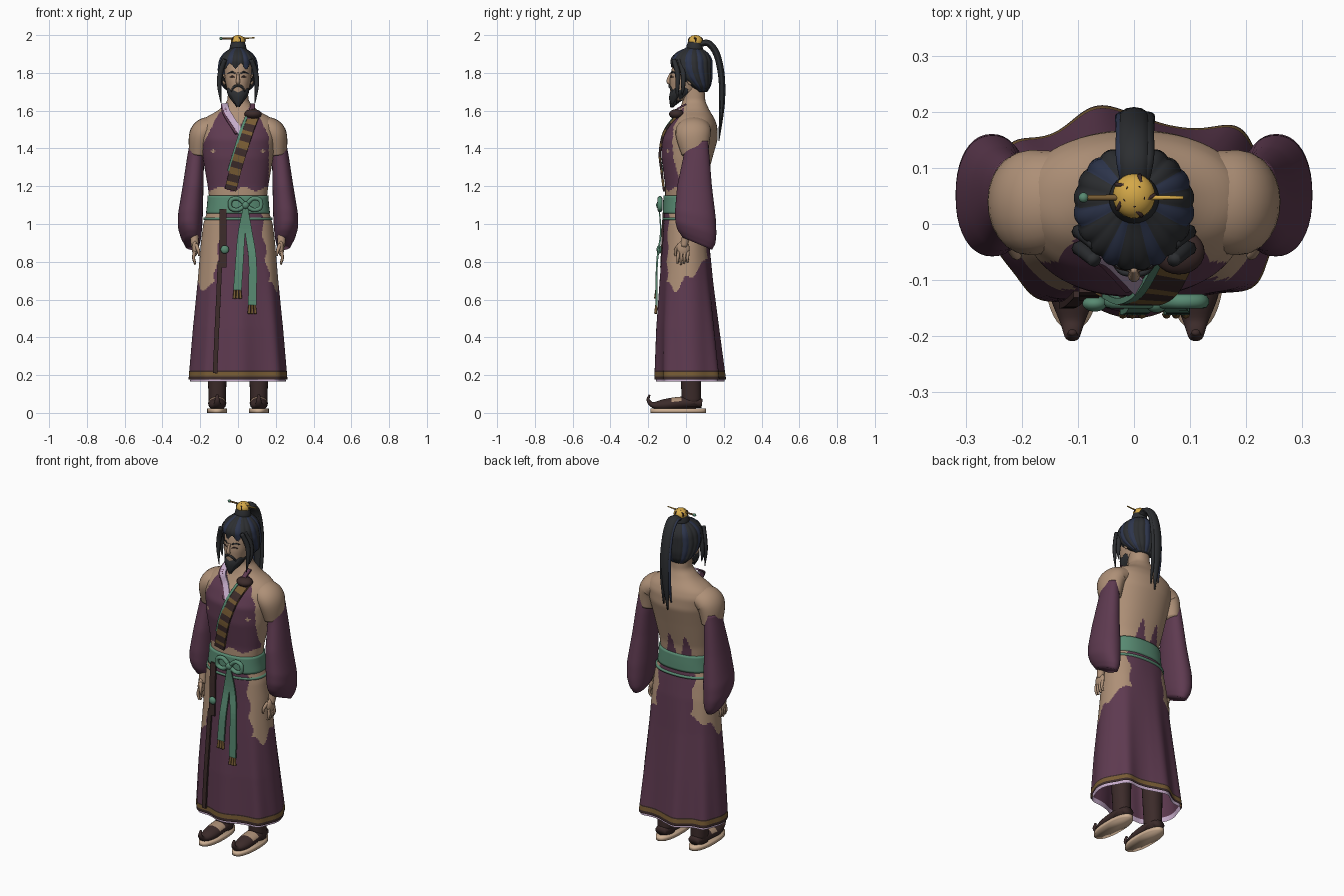
import bpy, bmesh, math
from mathutils import Vector

cube = bpy.data.objects.get("Cube")
if cube:
    bpy.data.objects.remove(cube)


def material(name, *rgb):
    lin = [(c / 255 / 12.92 if c < 11 else ((c / 255 + 0.055) / 1.055) ** 2.4) for c in rgb] + [1]
    m = bpy.data.materials.new(name)
    m.use_nodes = True
    m.diffuse_color = lin
    m.node_tree.nodes["Principled BSDF"].inputs["Base Color"].default_value = lin
    return m


MATS = [material("skin", 174, 144, 119), material("purple cloth", 94, 58, 80),
        material("black hair", 44, 46, 49), material("navy hair", 45, 53, 76),
        material("green sash", 88, 138, 114), material("dark brown", 60, 43, 42),
        material("gold", 212, 168, 72), material("lilac", 198, 172, 202),
        material("bronze trim", 120, 92, 52), material("tan sole", 206, 176, 148)]
SKIN, PURPLE, BLACK, NAVY, GREEN, BROWN, GOLD, LILAC, BRONZE, TAN = range(10)


def finish(name, bm, color, smooth=True):
    """Colour by index or by a rule on the face centre; None removes the face."""
    rule = color if callable(color) else (lambda c: color)
    picks = [(f, rule(f.calc_center_median())) for f in bm.faces]
    used = sorted({p for _, p in picks if p is not None})
    for f, p in picks:
        f.smooth = smooth
        if p is not None:
            f.material_index = used.index(p)
    bmesh.ops.delete(bm, geom=[f for f, p in picks if p is None], context="FACES")
    bmesh.ops.recalc_face_normals(bm, faces=bm.faces)
    me = bpy.data.meshes.new(name)
    bm.to_mesh(me)
    bm.free()
    for p in used:
        me.materials.append(MATS[p])
    bpy.context.collection.objects.link(bpy.data.objects.new(name, me))


def skin_rings(name, rings, color, caps=True, smooth=True):
    bm = bmesh.new()
    vs = [[bm.verts.new(p) for p in r] for r in rings]
    n = len(vs[0])
    for a, b in zip(vs, vs[1:]):
        for i in range(n):
            bm.faces.new((a[i], a[(i + 1) % n], b[(i + 1) % n], b[i]))
    if caps:
        bm.faces.new(vs[0])
        bm.faces.new(vs[-1])
    finish(name, bm, color, smooth)


def at(keys, z, h=0.012):
    """Softened interpolation of (z, cx, cy, rx, ry) sections, listed upward."""
    def lerp(q):
        q = min(max(q, keys[0][0]), keys[-1][0])
        for a, b in zip(keys, keys[1:]):
            if q <= b[0]:
                t = (q - a[0]) / (b[0] - a[0])
                return [u + (v - u) * t for u, v in zip(a[1:], b[1:])]
    rows = [lerp(z + h * k) for k in (-1, -0.5, 0, 0.5, 1)]
    return [sum(c) / 5 for c in zip(*rows)]


def on_ring(keys, z, a, p):
    cx, cy, rx, ry = at(keys, z)
    c, s = math.cos(a), math.sin(a)
    return Vector((cx + rx * math.copysign(abs(c) ** (2 / p), c),
                   cy + ry * math.copysign(abs(s) ** (2 / p), s), z))


def loft(name, keys, color, steps=30, n=48, p=2.2, warp=lambda q, a: q, caps=True):
    span = keys[-1][0] - keys[0][0]
    turns = [math.tau * k / n for k in range(n)]
    skin_rings(name, [[warp(on_ring(keys, keys[0][0] + span * i / steps, a, p), a) for a in turns]
                      for i in range(steps + 1)], color, caps)


def drape(keys, x, z, off=0.006, p=2.2):
    cx, cy, rx, ry = at(keys, z)
    return (x, cy - ry * max(0, 1 - abs((x - cx) / rx) ** p) ** (1 / p) - off, z)


def tube(name, pts, radii, color, flat=1.0, n=10, ref=(1, 0, 0), k=6):
    """Smooth tapered tube or flat ribbon (n=4) through a few points."""
    rows = [Vector((*p, r)) for p, r in zip(pts, radii)]
    path = []
    for i in range(len(rows) - 1):
        a, b, c, d = rows[max(i - 1, 0)], rows[i], rows[i + 1], rows[min(i + 2, len(rows) - 1)]
        for j in range(k):
            t = j / k
            path.append(b + (c - a) * (t / 2) + (a - b * 2.5 + c * 2 - d / 2) * t ** 2
                        + (b * 1.5 - a / 2 - c * 1.5 + d / 2) * t ** 3)
    path.append(rows[-1])
    rings = []
    for i, q in enumerate(path):
        t = (path[min(i + 1, len(path) - 1)] - path[max(i - 1, 0)]).xyz.normalized()
        side = Vector(ref)
        side = (side - t * side.dot(t)).normalized()
        up = t.cross(side)
        turn, r = (math.pi / 4, q.w * 1.414) if n == 4 else (0, q.w)
        rings.append([q.xyz + side * r * math.cos(math.tau * m / n + turn)
                      + up * r * flat * math.sin(math.tau * m / n + turn) for m in range(n)])
    skin_rings(name, rings, color, True, n != 4)


def ball(name, loc, size, color):
    bm = bmesh.new()
    bmesh.ops.create_uvsphere(bm, u_segments=24, v_segments=16, radius=1)
    for v in bm.verts:
        v.co = Vector(loc) + Vector(a * b for a, b in zip(v.co, size))
    finish(name, bm, color)


# Torso with wrapped top and bare back
TORSO = [(1.0, 0, -.01, .16, .1), (1.1, 0, -.01, .148, .1), (1.2, 0, -.005, .16, .105),
         (1.35, 0, .005, .186, .135), (1.45, 0, .02, .2, .148), (1.52, 0, .037, .205, .128),
         (1.56, 0, .045, .18, .105), (1.6, 0, .045, .105, .08), (1.65, 0, .042, .056, .06),
         (1.75, 0, .038, .05, .058)]


def torso_color(c):
    x, y, z = c
    ax = abs(x)
    if y > .08:
        return PURPLE if ax < .11 and z < 1.14 + .13 * abs(math.sin(x * 32 + .6)) ** 3 else SKIN
    if z < 1.185 + .01 * math.sin(50 * x) or y > -.012 or z > 1.62 or (x > .163 and z > 1.22):
        return SKIN
    if ax > .185 - .5 * max(0, z - 1.42) or (z > 1.5 and ax < (z - 1.49) * .45):
        return SKIN
    return SKIN if abs(ax - .13) / .014 + abs(z - 1.385) / .012 < 1 else PURPLE


loft("torso", TORSO, torso_color, 100, 128)

# Long skirt with deep folds and a trimmed hem over a lilac lining
SKIRT = [(.178, 0, .018, .258, .158), (.45, 0, .008, .236, .147), (.7, 0, .002, .212, .132),
         (.9, 0, 0, .196, .121), (1.0, 0, -.005, .184, .114), (1.1, 0, -.01, .152, .105)]
LINING = [(.165, 0, .018, .25, .151), (.4, 0, .01, .228, .14)]
FOLDS = [(0, .05), (50, .2), (100, .22), (142, .17), (180, .05), (234, .17), (270, .2), (319, .2)]


def pleat(q, a):
    t = max(0, 1 - q.z) / .83
    d = [((math.degrees(a) - f + 180) % 360 - 180, amp) for f, amp in FOLDS]
    m = sum(amp * math.exp(-(u / 13) ** 2) for u, amp in d) * t
    return Vector((q.x * (1 + m * .3), q.y * (1 + m), q.z))


def skirt_color(c):
    x, y, z = c
    if z < .223:
        return BROWN if z < .19 or z > .214 else BRONZE
    inner = .115 if y > 0 else (.088 if x < 0 else .128) + .12 * max(0, 1 - z)
    low = .65 + (.9 if y > -.06 else .7) * abs(y + .06) + .02 * math.sin(70 * y + 9 * x)
    return SKIN if abs(x) > inner + .008 * math.sin(45 * z) and z > low else PURPLE


loft("skirt", SKIRT, skirt_color, 120, 160, 2.35, pleat, False)
loft("skirt_lining", LINING, lambda c: LILAC if c.z < .2 else PURPLE, 16, 160, 2.35, pleat, False)

# Sash, cord, bow and hanging ribbons
loft("waist_sash", [(1.055, 0, -.008, .17, .115), (1.1, 0, -.008, .164, .114),
                    (1.15, 0, -.008, .161, .111)], GREEN, 8, 64, 2.3)
loft("waist_cord", [(1.022, 0, -.005, .182, .12), (1.034, 0, -.005, .182, .12)], GREEN, 2, 64, 2.3)
for s in (-1, 1):
    loop = [(.04, 1.1), (.04 + .04 * s, 1.135), (.04 + .078 * s, 1.125),
            (.04 + .078 * s, 1.085), (.04 + .04 * s, 1.075), (.04, 1.1)]
    tube("bow_loop", [(x, -.138, z) for x, z in loop], [.013] * 6, GREEN, .9, 10, (0, 1, 0))
ball("bow_knot", (.04, -.142, 1.1), (.02, .016, .02), GREEN)
for x, low in ((-.003, .65), (.075, .57)):
    tube("hanging_ribbon", [(.04, -.143, 1.09), (.02 + x * .5, -.134, .95), (x * .9 + .01, -.153, .8),
                            (x, -.157, low)], [.012, .019, .021, .022], GREEN, .22, 4)
    for k in (-1, 0, 1):
        tube("ribbon_tassel", [(x + k * .014, -.157, low), (x + k * .017, -.161, low - .045)],
             [.006, .008], BRONZE, 1, 8)
tube("belt_strap", [drape(SKIRT, -.08, z, .012) for z in (1.08, .98, .88, .77)],
     [.018] * 4, BROWN, .3, 4)
edge = [pleat(on_ring(SKIRT, z, math.radians(246), 2.35), math.radians(246)) for z in (.8, .6, .4, .21)]
tube("skirt_edge_strip", [q - Vector((0, .007, 0)) for q in edge], [.012] * 4, BROWN, .5, 4)
ball("jade_bead", (-.07, -.142, .865), (.022, .014, .022), GREEN)

# Shoulder strap, collar and shoulder wrap
line = [(.085, 1.58), (.05, 1.49), (.015, 1.38), (-.015, 1.28), (-.04, 1.18)]
tube("shoulder_strap", [drape(TORSO, x, z, .009) for x, z in line], [.031] * 5,
     lambda c: BRONZE if c.z * 15 % 1 < .42 else BROWN, .2, 4)
tube("strap_edge", [drape(TORSO, x - .035, z, .009) for x, z in line[:4]], [.007] * 4, GREEN, .8, 4)
ball("shoulder_wrap", (.08, -.05, 1.582), (.046, .04, .026), BROWN)
tube("lilac_collar", [(-.07, 0, 1.635), (-.06, -.055, 1.6), drape(TORSO, -.03, 1.55),
                      drape(TORSO, .015, 1.48)], [.016] * 4, LILAC, .3, 4)
for s in (-1, 1):
    tube("outer_collar", [(s * .076, 0, 1.635), (s * .073, -.055, 1.6), drape(TORSO, s * .048, 1.55, .004),
                          drape(TORSO, .015 + s * .018, 1.48, .004)], [.013] * 4, PURPLE, .35, 4)

# Shoulders, sleeves and hands
SLEEVE = [(.9, .243, .06, .038, .075), (.93, .248, .055, .053, .1), (.98, .254, .052, .064, .109),
          (1.05, .252, .05, .066, .108), (1.2, .238, .045, .055, .092),
          (1.35, .225, .055, .045, .07), (1.44, .22, .058, .034, .058)]
for s in (-1, 1):
    tube("shoulder", [(s * .05, .05, 1.545), (s * .135, .045, 1.512), (s * .19, .038, 1.475), (s * .208, .048, 1.37)],
         [.06, .085, .093, .07], SKIN, .72, 24, (0, 1, 0), 8)

    def slant(q, a, s=s):
        return Vector((q.x * s, q.y, q.z - .42 * (q.y - .05) * max(0, (1.2 - q.z) / .3)))

    loft("sleeve", SLEEVE, PURPLE, 40, 40, 2.2, slant)
    tube("wrist", [(s * .235, .01, .98), (s * .228, -.012, .88)], [.024, .02], SKIN)
    ball("palm", (s * .228, -.015, .87), (.016, .034, .042), SKIN)
    for i in range(4):
        y = -.04 + .017 * i
        tube("finger", [(s * .23, y, .855), (s * .235, y - .003, .82), (s * .226, y - .004, .785 + .006 * abs(i - 1))],
             [.009, .008, .005], SKIN, 1, 8)
    tube("thumb", [(s * .222, -.035, .89), (s * .21, -.055, .86), (s * .205, -.055, .83)],
         [.011, .009, .005], SKIN, 1, 8)

# Head, face and beard
HEAD = [(1.655, 0, -.04, .03, .035), (1.7, 0, -.012, .055, .072), (1.76, 0, .002, .069, .088),
        (1.82, 0, .014, .073, .09), (1.88, 0, .02, .065, .08), (1.91, 0, .02, .03, .04)]
loft("head", HEAD, SKIN, 30, 40)
tube("nose", [(0, -.08, 1.8), (0, -.091, 1.77), (0, -.092, 1.752), (0, -.08, 1.745)],
     [.006, .009, .011, .008], SKIN)
for s in (-1, 1):
    tube("eyebrow", [drape(HEAD, s * x, z, .002) for x, z in ((.014, 1.797), (.032, 1.805), (.055, 1.797))],
         [.003, .005, .002], BLACK, .6, 8, (0, 0, 1))
    tube("eye", [drape(HEAD, s * x, z, .001) for x, z in ((.017, 1.776), (.03, 1.781), (.045, 1.777))],
         [.002, .005, .002], BROWN, .5, 8, (0, 0, 1))
    tube("moustache", [drape(HEAD, s * x, z, .004) for x, z in ((.002, 1.733), (.022, 1.725), (.04, 1.695))],
         [.006, .007, .003], BLACK, .8, 8, (0, 0, 1))
    ball("ear", (s * .073, .022, 1.765), (.01, .017, .03), SKIN)
    for y, low in ((-.045, 1.64), (-.015, 1.68)):
        tube("side_lock", [(s * .07, y - .02, 1.87), (s * .093, y, 1.8), (s * .099, y, 1.73), (s * .09, y - .005, low)],
             [.012, .014, .011, .002], BLACK, 1, 8)
loft("beard", [(1.622, 0, -.076, .004, .006), (1.65, 0, -.06, .028, .028), (1.685, 0, -.035, .054, .055),
               (1.715, 0, -.014, .062, .064)], BLACK, 14, 32, 2.2,
     lambda q, a: Vector((q.x, q.y, q.z + .006 * math.sin(9 * a))))

# Combed hair in lobed strands, cut open around the face
HAIR = [(1.7, 0, .085, .05, .025), (1.725, 0, .075, .083, .055), (1.77, 0, .048, .102, .092),
        (1.82, 0, .032, .108, .108), (1.87, 0, .028, .1, .112), (1.9, 0, .03, .082, .094),
        (1.925, 0, .036, .05, .058), (1.94, 0, .042, .02, .022)]


def lobes(q, a):
    m = .97 + .045 * abs(math.sin(10 * a))
    return Vector((q.x * m, .035 + (q.y - .035) * m, q.z))


def hair_color(c):
    x, y, z = c
    if (y < -.02 and abs(x) < .08 and z < 1.835 + .014 * math.sin(x * 110)) or (y < .02 and z < 1.75):
        return None
    cx, cy, rx, ry = at(HAIR, z)
    strand = int(math.atan2((y - cy) / ry, x / rx) % math.tau / math.tau * 20)
    return NAVY if strand % 3 == 1 else BLACK


loft("hair", HAIR, hair_color, 40, 120, 2, lobes)

# Topknot, crown, hairpin and ponytail
loft("topknot", [(1.925, 0, .045, .045, .045), (1.95, 0, .045, .042, .042), (1.965, 0, .047, .034, .034)],
     BLACK, 8, 32, 2)
ball("gold_crown", (0, .05, 1.968), (.038, .04, .032), GOLD)
for i in range(5):
    a = math.tau * i / 5
    x, y = math.cos(a), math.sin(a)
    tube("crown_leaf", [(.036 * x, .05 + .036 * y, 1.965), (.034 * x, .05 + .034 * y, 1.984),
                        (.02 * y, .05 - .02 * x, 1.996)], [.004, .004, .001], BROWN, 1, 6, (0, 0, 1))
tube("hairpin", [(-.095, .047, 1.982), (0, .047, 1.982), (.088, .047, 1.986)], [.005, .005, .003],
     lambda c: GOLD if c.x > 0 else BRONZE, 1, 8, (0, 0, 1))
ball("hairpin_bead", (-.09, .047, 1.982), (.009, .009, .009), GREEN)
for x, w, low, col in ((0, 1, 1.44, BLACK), (-.018, .5, 1.49, NAVY), (.02, .55, 1.47, BLACK)):
    tube("ponytail", [(x * .5, .06, 1.945), (x, .115, 1.958), (x, .162, 1.9), (x * 1.1, .188, 1.78),
                      (x * 1.2, .19, 1.63), (x * 1.3, .174, low)],
         [.024 * w, .028 * w, .029 * w, .028 * w, .024 * w, .004], col, .62, 12)

# Legs, shoes and soles
for s in (-1, 1):
    x = s * .11
    loft("leg", [(.03, x, .03, .044, .05), (.2, x, .025, .05, .054), (.6, x, .01, .06, .065)], BROWN, 12, 24)
    toe = ((.085, .05), (.03, .055), (-.05, .05), (-.12, .042), (-.175, .042), (-.2, .068), (-.192, .096))
    tube("shoe", [(x, y, z) for y, z in toe], [.034, .046, .048, .042, .022, .013, .007],
         lambda c: SKIN if -.075 < c.y < -.03 and c.z > .058 else BROWN, .7, 20)
    loft("sole", [(0, x, -.042, .053, .147), (.022, x, -.042, .053, .147)], TAN, 2, 40, 2.3)
